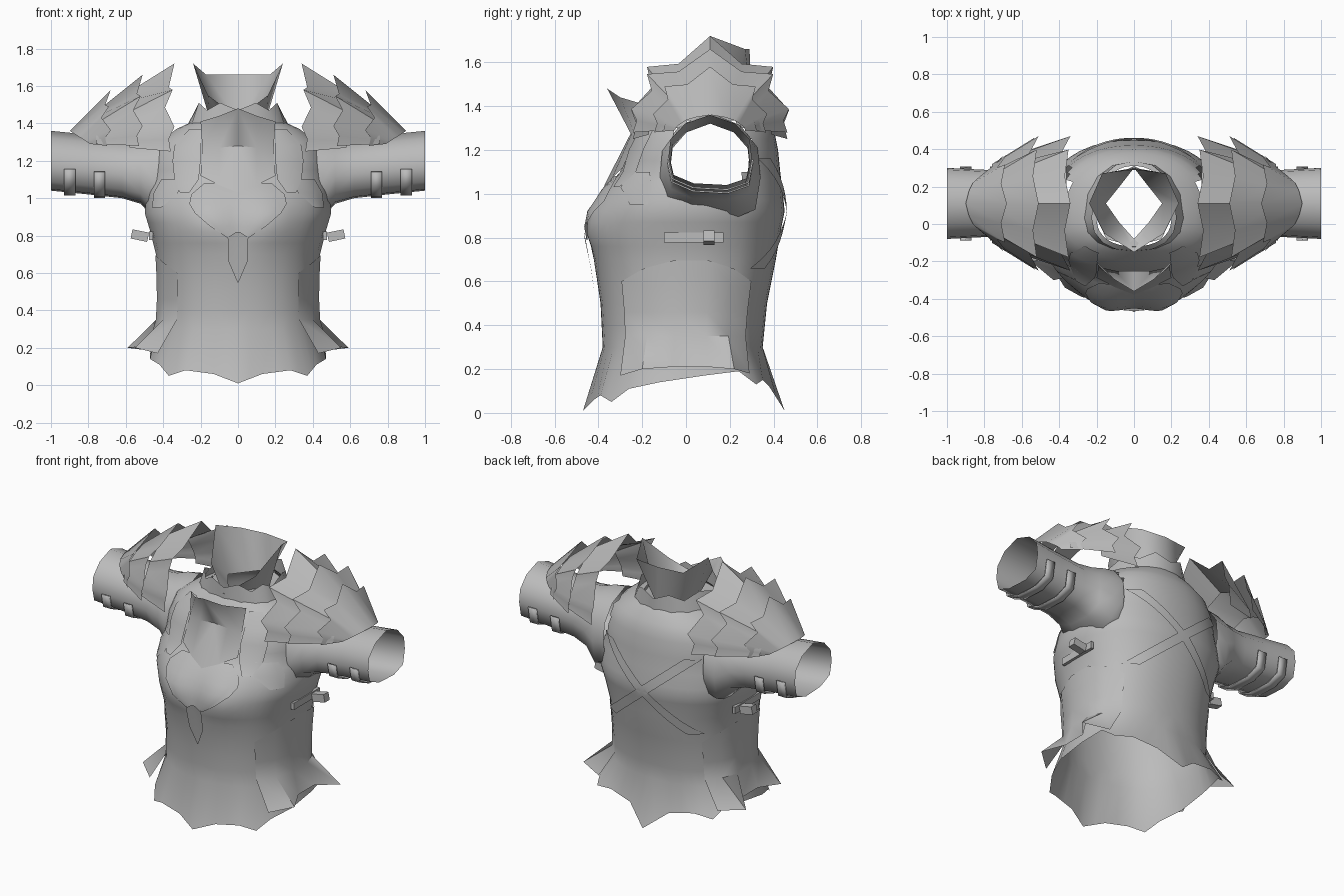
import bpy, bmesh
from math import sin, cos, pi, exp, atan2, radians

default_cube = bpy.data.objects.get("Cube")
if default_cube:
    bpy.data.objects.remove(default_cube, do_unlink=True)

steel = bpy.data.materials.new("steel_grey")
steel.use_nodes = True
GREY = (0.5, 0.5, 0.5, 1)
steel.diffuse_color = GREY
steel.node_tree.nodes["Principled BSDF"].inputs["Base Color"].default_value = GREY

ARM_Y = 0.11      # depth of the arm axis
MID_Y = 0.03      # widest depth of the body
ROUND = 2.25      # squareness of the body section

# Body sections: height, half width, front, back
SECTIONS = [
    (0.3, 0.44, -0.38, 0.35), (0.5, 0.43, -0.39, 0.37), (0.7, 0.44, -0.42, 0.41),
    (0.82, 0.47, -0.44, 0.43), (0.92, 0.5, -0.42, 0.45), (1.02, 0.49, -0.37, 0.44),
    (1.1, 0.47, -0.3, 0.43), (1.2, 0.46, -0.27, 0.42), (1.3, 0.42, -0.22, 0.4),
    (1.37, 0.33, -0.17, 0.36), (1.43, 0.2, -0.12, 0.31)]


def section(z):
    z = min(max(z, SECTIONS[0][0]), SECTIONS[-1][0])
    for low, high in zip(SECTIONS, SECTIONS[1:]):
        if z <= high[0]:
            t = (z - low[0]) / (high[0] - low[0])
            return [a + (b - a) * t for a, b in zip(low, high)][1:]


def bust(x, z):
    return 0.035 * exp(-((abs(x) - 0.17) ** 2 + (z - 0.88) ** 2) / 0.015)


def body_y(x, z, front=True, lift=0.0):
    """Depth of the body surface at x, z."""
    half, fore, aft = section(z)
    reach = max(0, 1 - abs(x / half) ** ROUND) ** (1 / ROUND)
    if front:
        return MID_Y - (MID_Y - fore) * reach - bust(x, z) - lift
    return MID_Y + (aft - MID_Y) * reach + lift


def ring_point(angle, z, grow=1.0):
    """Point of the body section; angle 0 is the front, pi the back."""
    half, fore, aft = section(z)
    x = half * abs(sin(angle)) ** (2 / ROUND)
    reach = abs(cos(angle)) ** (2 / ROUND)
    if cos(angle) > 0:
        y = MID_Y - (MID_Y - fore) * reach - bust(x, z) * reach
    else:
        y = MID_Y + (aft - MID_Y) * reach
    return (x * grow, MID_Y + (y - MID_Y) * grow, z)


def angle_of(x, y, z):
    half, fore, aft = section(z)
    depth = MID_Y - fore if y < MID_Y else aft - MID_Y
    sx, sy = x / half, (MID_Y - y) / depth
    return atan2(abs(sx) ** (ROUND / 2), abs(sy) ** (ROUND / 2) * (1 if sy > 0 else -1))


def finish(obj, thickness=0.0, sharp=40):
    mesh = obj.data
    mesh.materials.append(steel)
    mesh.shade_smooth()
    mesh.set_sharp_from_angle(angle=radians(sharp))
    mirror = obj.modifiers.new("mirror", 'MIRROR')
    mirror.merge_threshold = 0.0005
    if thickness:
        obj.modifiers.new("thickness", 'SOLIDIFY').thickness = thickness
    return obj


def loft(name, rows, closed=False, thickness=0.0, sharp=40, cut=None):
    """Skin rows of points; the other half comes from a mirror."""
    bm = bmesh.new()
    grid = [[bm.verts.new(p) for p in row] for row in rows]
    count = len(rows[0])
    for a, b in zip(grid, grid[1:]):
        for i in range(count if closed else count - 1):
            j = (i + 1) % count
            bm.faces.new((a[i], a[j], b[j], b[i]))
    if cut:
        holes = [f for f in bm.faces if cut(f.calc_center_median())]
        bmesh.ops.delete(bm, geom=holes, context='FACES')
    bmesh.ops.recalc_face_normals(bm, faces=bm.faces)
    mesh = bpy.data.meshes.new(name)
    bm.to_mesh(mesh)
    bm.free()
    obj = bpy.data.objects.new(name, mesh)
    bpy.context.collection.objects.link(obj)
    return finish(obj, thickness, sharp)


def panel(name, spans, front=True, lift=0.012, cols=6):
    """Thin plate following the body; spans are (z, inner x, outer x)."""
    rows = []
    for z, start, end in spans:
        xs = [start + (end - start) * i / cols for i in range(cols + 1)]
        rows.append([(x, body_y(x, z, front, lift), z) for x in xs])
    return loft(name, rows)


def box(name, place, size, tilt=0.0):
    bpy.ops.mesh.primitive_cube_add(size=1, location=(0, 0, 0))
    obj = bpy.context.object
    obj.name = name
    for v in obj.data.vertices:
        x, y, z = (c * s for c, s in zip(v.co, size))
        v.co = (place[0] + x * cos(tilt) - z * sin(tilt), place[1] + y,
                place[2] + x * sin(tilt) + z * cos(tilt))
    return finish(obj)


# Body shell with open armholes, running down into a jagged hem
tips = [(0, -0.47, 0.01), (0.13, -0.42, 0.06), (0.28, -0.39, 0.08), (0.37, -0.34, 0.05),
        (0.42, -0.26, 0.11), (0.47, -0.12, 0.14), (0.47, 0.08, 0.17), (0.45, 0.24, 0.19),
        (0.42, 0.32, 0.13), (0.3, 0.35, 0.15), (0.14, 0.38, 0.12), (0, 0.45, 0.01)]
hem = tips[:1]
for a, b in zip(tips, tips[1:]):
    hem += [tuple((p + q) / 2 for p, q in zip(a, b)), b]
waist = SECTIONS[0][0]
columns = [angle_of(x, y, waist) for x, y, z in hem]
heights = [waist]
for low, high in zip(SECTIONS, SECTIONS[1:]):
    heights += [(low[0] + high[0]) / 2, high[0]]


def armhole(c):
    return c.x > 0.3 and ((c.y - ARM_Y) / 0.2) ** 2 + ((c.z - 1.18) / 0.17) ** 2 < 1


loft("body_shell", [hem] + [[ring_point(a, z) for a in columns] for z in heights],
     cut=armhole)

# Side panels flaring into spikes
spikes = [(0.43, -0.3, 0.17), (0.55, -0.2, 0.2), (0.48, -0.06, 0.21),
          (0.48, 0.1, 0.21), (0.59, 0.22, 0.2), (0.43, 0.29, 0.18)]
angles = [pi * (0.25 + 0.1 * i) for i in range(6)]
rows = [[ring_point(a, z, 1.015) for a in angles] for z in (0.58, 0.46, 0.35)]
crown = [ring_point(a, 0.6 + 0.1 * sin(pi * i / 5), 1.015) for i, a in enumerate(angles)]
loft("side_panel", [crown] + rows + [spikes])

# Sleeves: x, half depth, half height, centre height; ridge on top, flat below
sleeve = [(0.36, 0.23, 0.23, 1.14), (0.44, 0.23, 0.24, 1.12), (0.52, 0.2, 0.18, 1.15),
          (0.62, 0.18, 0.16, 1.16), (0.8, 0.18, 0.16, 1.18), (1.0, 0.19, 0.16, 1.2)]
OUTLINE = [(0, 1), (0.6, 0.75), (0.95, 0.3), (1, -0.2), (0.9, -0.8), (0.4, -1),
           (-0.4, -0.95), (-0.9, -0.7), (-1, -0.2), (-0.95, 0.3), (-0.6, 0.75)]
loft("sleeve", [[(x, ARM_Y + u * ry, zc + v * rz) for u, v in OUTLINE]
                for x, ry, rz, zc in sleeve], closed=True, sharp=75)

# Straps under the sleeves
for name, x, drop in (("inner_arm_strap", 0.74, 1.175), ("outer_arm_strap", 0.9, 1.19)):
    under = OUTLINE[3:9]
    loft(name, [[(x + dx, ARM_Y + 0.198 * u, drop + 0.175 * v) for u, v in under]
                for dx in (-0.03, 0.03)], thickness=0.008)

# Buckles under the arms
box("side_strap", (0.465, 0.035, 0.8), (0.02, 0.27, 0.045))
box("side_buckle", (0.525, 0.105, 0.8), (0.09, 0.05, 0.05), 0.2)

# Layered shoulder plates: spiked inner edge, plain outer edge (depth, height, lean)
SPIKED = [(0, 1, 0), (0.4, 0.73, 0.03), (0.8, 0.7, 0.01), (0.74, 0.5, 0.05),
          (1, 0.28, 0), (0.93, 0.14, 0.03), (0.98, 0, 0.02)]
PLAIN = [(0, 1, 0), (0.42, 0.84, 0), (0.7, 0.64, 0), (0.82, 0.45, 0),
         (0.95, 0.23, 0), (0.98, 0.12, 0), (1, 0, 0)]


def arch(profile, x, width, top, bottom, sweep=0.0):
    half = [(x + lean + sweep * (1 - h), d * width, bottom + h * (top - bottom))
            for d, h, lean in profile]
    return ([(px, ARM_Y - d, z) for px, d, z in reversed(half)]
            + [(px, ARM_Y + d, z) for px, d, z in half[1:]])


plates = {
    "inner": ((0.34, 0.36, 1.72, 1.25), (0.58, 0.28, 1.57, 1.27)),
    "middle": ((0.51, 0.36, 1.66, 1.28), (0.76, 0.21, 1.46, 1.29)),
    "outer": ((0.68, 0.26, 1.58, 1.28), (0.9, 0.16, 1.36, 1.29, -0.11))}
for name, (near, far) in plates.items():
    loft(name + "_shoulder_plate", [arch(SPIKED, *near), arch(PLAIN, *far)], sharp=45)

# Standing collar, open at the front, with its flange, and the band around it
flange = [ring_point(pi * (1 - i / 4), 1.43) for i in range(5)]
loft("collar", [
    flange,
    [(0, 0.3, 1.42), (0.07, 0.21, 1.42), (0.15, ARM_Y, 1.42), (0.08, 0.01, 1.42), (0, -0.08, 1.42)],
    [(0, 0.29, 1.66), (0.17, 0.27, 1.66), (0.24, ARM_Y, 1.72), (0.16, -0.05, 1.55), (0, -0.15, 1.43)]])
neck = [ring_point(pi * i / 8, 1.4) for i in range(9)]
loft("neck_band", [neck, [(x * 0.85, y, 1.47 + 0.04 * (i % 2)) for i, (x, y, z) in enumerate(neck)]])

# Throat guard leaning forward to a peak
loft("throat_guard", [
    [(0, -0.36, 1.48), (0.1, -0.3, 1.44), (0.2, -0.2, 1.41)],
    [(0, -0.25, 1.28), (0.1, -0.25, 1.27), (0.19, -0.23, 1.26)],
    [(x, body_y(x, z, True, 0.015), z) for x, z in ((0, 1.03), (0.1, 1.07), (0.2, 1.12))]])

# Chest plates
panel("breast_plate", [(1.08, 0, 0.18), (1.02, 0, 0.25), (0.97, 0, 0.26),
                       (0.92, 0, 0.23), (0.85, 0, 0.15), (0.79, 0, 0.06)])
panel("chest_strap", [(1.37, 0.19, 0.26), (1.28, 0.2, 0.34), (1.2, 0.2, 0.35),
                      (1.1, 0.21, 0.34), (1.03, 0.26, 0.31)])
panel("chest_tab", [(1.1, 0.3, 0.41), (1.03, 0.32, 0.45), (0.95, 0.41, 0.46)])
panel("chest_pendant", [(0.82, 0, 0.01), (0.79, 0, 0.055), (0.66, 0, 0.05), (0.55, 0, 0.003)],
      lift=0.02, cols=2)

# Crossed straps on the back
strap = []
for i in range(13):
    t = i / 12
    x = 0.3 - 0.6 * t
    strap.append((1.16 - 0.5 * t, x - 0.045, x + 0.045))
panel("back_cross_strap", strap, front=False, cols=2)
